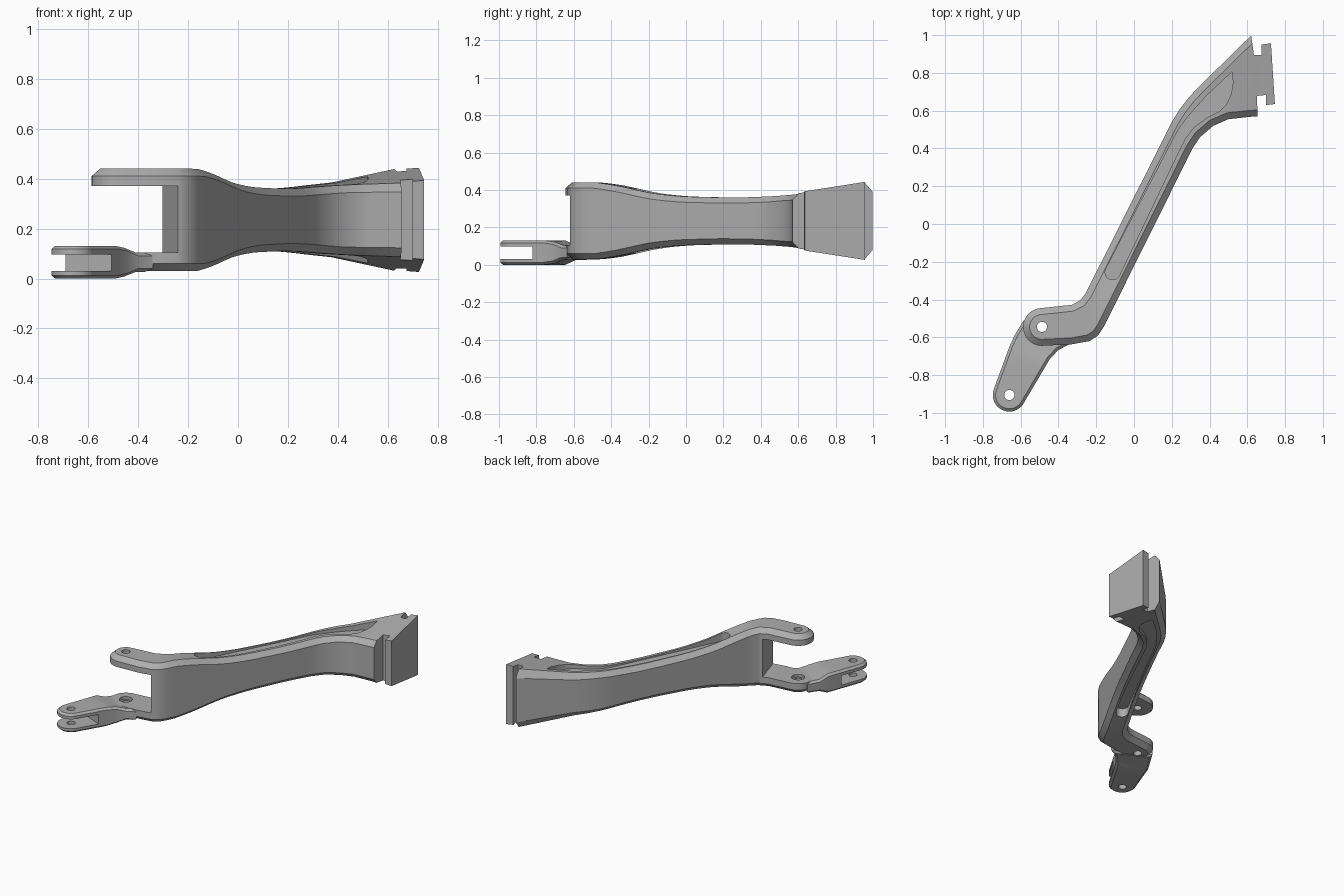
import bpy, bmesh, math
from mathutils import Vector

if "Cube" in bpy.data.objects:
    bpy.data.objects.remove(bpy.data.objects["Cube"])

grey = bpy.data.materials.new("plain_grey")
grey.use_nodes = True
COLOUR = (0.42, 0.42, 0.42, 1)
grey.diffuse_color = COLOUR
grey.node_tree.nodes["Principled BSDF"].inputs["Base Color"].default_value = COLOUR

ALONG = Vector((0.43, 0.90))      # direction of the arm in plan


def make_object(name, bm):
    bmesh.ops.recalc_face_normals(bm, faces=bm.faces)
    mesh = bpy.data.meshes.new(name)
    bm.to_mesh(mesh)
    bm.free()
    mesh.materials.append(grey)
    obj = bpy.data.objects.new(name, mesh)
    bpy.context.collection.objects.link(obj)
    return obj


def interp(table, t):
    if t <= table[0][0]:
        return table[0][1]
    for (a, u), (b, v) in zip(table, table[1:]):
        if t <= b:
            return u + (v - u) * (t - a) / (b - a)
    return table[-1][1]


def arc(centre, radius, start, end, steps):
    angles = [math.radians(start + (end - start) * i / steps) for i in range(steps + 1)]
    return [(centre[0] + radius * math.cos(a), centre[1] + radius * math.sin(a)) for a in angles]


def round_tip(centre, radius, axis):
    """Left/right point pairs around a rounded end, tip first."""
    left = arc(centre, radius, axis + 176, axis + 92, 9)
    right = arc(centre, radius, axis - 176, axis - 92, 9)
    return list(zip(left, right))


def subdivide(pairs, step=0.06):
    out = []
    for (l0, r0), (l1, r1) in zip(pairs, pairs[1:]):
        l0, r0, l1, r1 = map(Vector, (l0, r0, l1, r1))
        n = max(1, round((l1 - l0 + r1 - r0).length / 2 / step))
        out += [(l0.lerp(l1, i / n), r0.lerp(r1, i / n)) for i in range(n)]
    return out + [tuple(map(Vector, pairs[-1]))]


def inset(loop, dist):
    """Mitred inward offset of a clockwise plan loop."""
    out = []
    for i, p in enumerate(loop):
        d0 = (p - loop[i - 1]).normalized()
        d1 = (loop[(i + 1) % len(loop)] - p).normalized()
        n0, n1 = Vector((d0.y, -d0.x)), Vector((d1.y, -d1.x))
        out.append(p + (n0 + n1) * dist / max(0.4, 1 + n0.dot(n1)))
    return out


def loft(name, pairs, mid, half, chamfer, drop):
    """Chamfered slab following left/right pairs, height given by half(point)."""
    pairs = subdivide(pairs)
    loop = [l for l, r in pairs] + [r for l, r in reversed(pairs)]
    inner = inset(loop, chamfer)
    bm = bmesh.new()
    rings = []
    for pts, side, cut in ((inner, -1, 0), (loop, -1, 1), (loop, 1, 1), (inner, 1, 0)):
        rings.append([bm.verts.new((p.x, p.y, mid + side * (half(q) - cut * drop(q))))
                      for p, q in zip(pts, loop)])
    n = len(loop)
    for a, b in zip(rings, rings[1:]):
        for i in range(n):
            j = (i + 1) % n
            bm.faces.new((a[i], a[j], b[j], b[i]))
    for ring in (rings[0], rings[-1]):
        for i in range(n // 2 - 1):
            bm.faces.new((ring[i], ring[i + 1], ring[n - 2 - i], ring[n - 1 - i]))
    return make_object(name, bm)


def cutter(pts, z0, z1):
    bm = bmesh.new()
    face = bm.faces.new([bm.verts.new((x, y, z0)) for x, y in pts])
    top = bmesh.ops.extrude_face_region(bm, geom=[face])["geom"]
    verts = [v for v in top if isinstance(v, bmesh.types.BMVert)]
    bmesh.ops.translate(bm, verts=verts, vec=(0, 0, z1 - z0))
    obj = make_object("cutter", bm)
    obj.hide_render = True
    return obj


def carve(obj, cutters):
    bpy.context.view_layer.objects.active = obj
    for c in cutters:
        mod = obj.modifiers.new("cut", "BOOLEAN")
        mod.operation, mod.solver, mod.object = "DIFFERENCE", "EXACT", c
        bpy.ops.object.modifier_apply(modifier=mod.name)


# Main arm: rounded lug, bend, straight waist, flared head
LUG, PIN = (-0.487, -0.545), (-0.66, -0.905)
arm_pairs = round_tip(LUG, 0.1, 0) + [
    ((-0.33, -0.428), (-0.33, -0.637)), ((-0.285, -0.405), (-0.235, -0.62)),
    ((-0.258, -0.37), (-0.19, -0.59)), ((-0.235, -0.325), (-0.16, -0.545)),
    ((0.165, 0.47), (0.285, 0.35)), ((0.2, 0.54), (0.31, 0.4)),
    ((0.24, 0.605), (0.35, 0.46)), ((0.29, 0.67), (0.42, 0.52)),
    ((0.35, 0.733), (0.5, 0.555)), ((0.62, 0.998), (0.62, 0.568)),
    ((0.82, 1.19), (0.82, 0.572))]
HEIGHT = [(-0.5, 0.205), (-0.4, 0.192), (-0.31, 0.175), (-0.2, 0.152), (-0.1, 0.139),
          (0.02, 0.13), (0.25, 0.125), (0.4, 0.126), (0.55, 0.132), (0.8, 0.148),
          (1.15, 0.205), (1.5, 0.26)]
arm = loft("main_arm", arm_pairs, 0.235, lambda p: interp(HEIGHT, p.dot(ALONG)),
           0.034, lambda p: max(0.03, 0.045 * p.dot(ALONG)))

# Offset clevis below the lug
clevis_pairs = round_tip(PIN, 0.088, 65) + [
    ((-0.656, -0.64), (-0.444, -0.712)), ((-0.63, -0.585), (-0.40, -0.667)),
    ((-0.584, -0.51), (-0.34, -0.636))]
CLEVIS_HEIGHT = [(-0.85, 0.0655), (-0.79, 0.0385)]
clevis = loft("offset_clevis", clevis_pairs, 0.0655,
              lambda p: interp(CLEVIS_HEIGHT, p.dot((0.42, 0.907))),
              0.015, lambda p: 0.013)

# Fork gap, head end profile with side grooves
fork_gap = cutter([(-0.21, -0.72), (-0.33, -0.32), (-0.9, -0.32), (-0.9, -0.72)], 0.105, 0.37)
head_end = cutter([(0.62, 1.4), (0.62, 1.0), (0.635, 0.894), (0.675, 0.894), (0.675, 0.95),
                   (0.725, 0.957), (0.746, 0.635), (0.70, 0.63), (0.70, 0.683), (0.65, 0.678),
                   (0.655, 0.57), (0.655, 0.3), (1.2, 0.3), (1.2, 1.4)], -1, 1)

# Flat-floored pockets above and below
pocket = arc((-0.113, -0.255), 0.04, 153, 333, 10) + [
    (0.235, 0.38), (0.27, 0.45), (0.32, 0.515), (0.39, 0.565), (0.45, 0.595), (0.49, 0.635),
    (0.515, 0.69), (0.524, 0.75), (0.518, 0.805), (0.38, 0.675), (0.29, 0.575),
    (0.235, 0.5), (0.2, 0.435)]
pockets = [cutter(pocket, 0.35, 0.8), cutter(pocket, -0.4, 0.12)]

# Bolt holes and the clevis slot
lug_hole = cutter(arc(LUG, 0.027, 0, 345, 23), -0.5, 0.8)
counterbore = cutter(arc(LUG, 0.042, 0, 345, 23), 0.085, 0.2)
pin_hole = cutter(arc(PIN, 0.027, 0, 345, 23), -0.5, 0.8)
clevis_slot = cutter([(-0.77, -0.70), (-0.42, -0.86), (-0.5, -1.1), (-0.9, -1.1)], 0.031, 0.097)

carve(arm, [fork_gap, head_end, *pockets, lug_hole, counterbore])
carve(clevis, [clevis_slot, pin_hole, lug_hole, counterbore])
for c in (fork_gap, head_end, *pockets, lug_hole, counterbore, pin_hole, clevis_slot):
    bpy.data.objects.remove(c)

for obj in (arm, clevis):
    bpy.ops.object.select_all(action="DESELECT")
    obj.select_set(True)
    bpy.context.view_layer.objects.active = obj
    bpy.ops.object.shade_smooth_by_angle(angle=math.radians(25))
